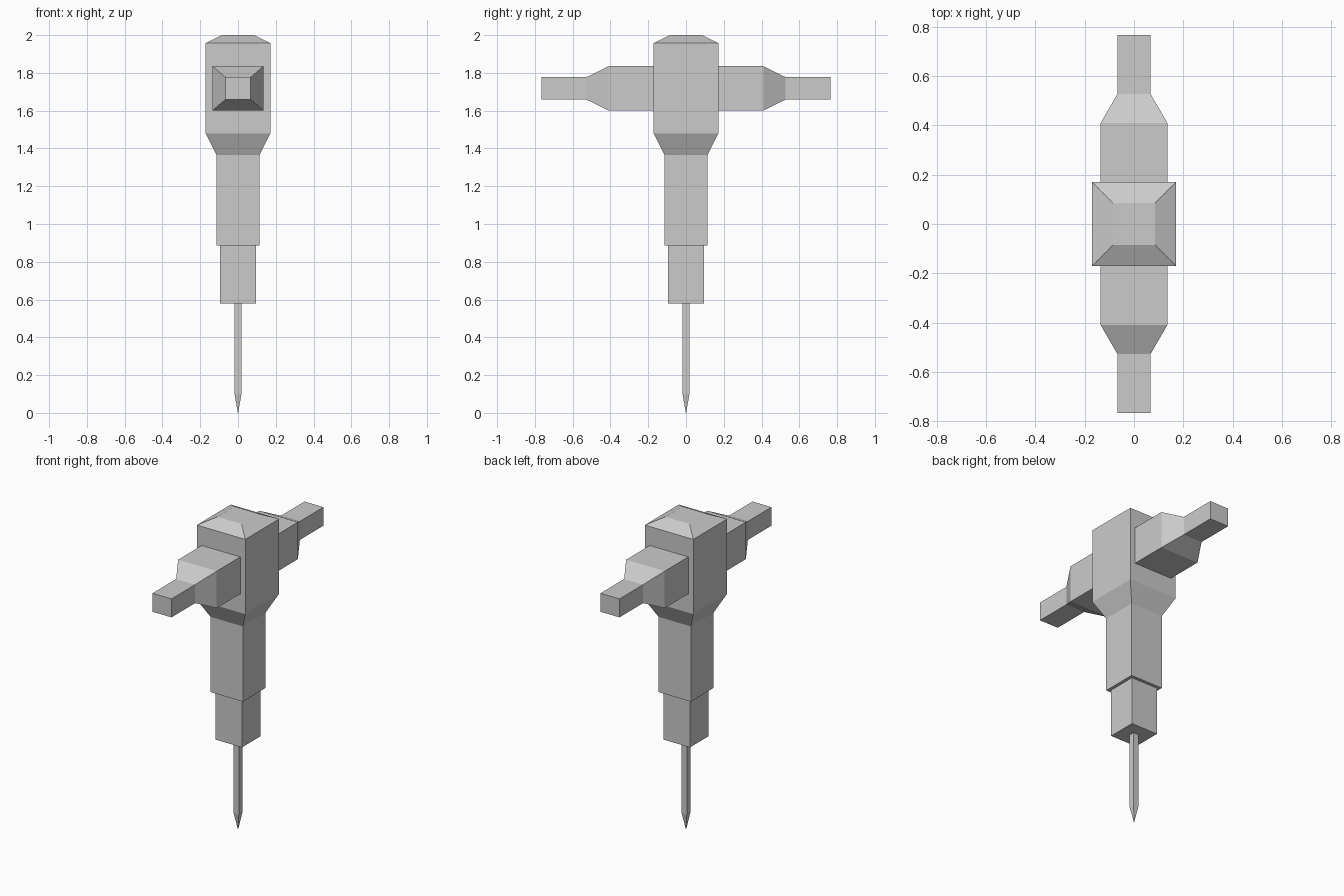
import bpy, bmesh
from mathutils import Vector

if "Cube" in bpy.data.objects:
    bpy.data.objects.remove(bpy.data.objects["Cube"])


def loft(name, sections, place):
    """Skin rectangular sections (distance, half_a, half_b) and cap both ends."""
    bm = bmesh.new()
    rings = []
    for d, a, b in sections:
        corners = [(-a, -b), (a, -b), (a, b), (-a, b)]
        rings.append([bm.verts.new(place(u, v, d)) for u, v in corners])
    for lo, hi in zip(rings, rings[1:]):
        for i in range(4):
            j = (i + 1) % 4
            bm.faces.new((lo[i], lo[j], hi[j], hi[i]))
    bm.faces.new(rings[0][::-1])
    bm.faces.new(rings[-1])
    bmesh.ops.remove_doubles(bm, verts=bm.verts, dist=1e-5)
    bmesh.ops.recalc_face_normals(bm, faces=bm.faces)
    mesh = bpy.data.meshes.new(name)
    bm.to_mesh(mesh)
    bm.free()
    obj = bpy.data.objects.new(name, mesh)
    bpy.context.collection.objects.link(obj)
    return obj


def upright(u, v, d):
    return Vector((u, v, d))


def square(*pairs):
    return [(z, r, r) for z, r in pairs]


# Motor housing: shaft, flare, head block and chamfered cap
loft("housing", square((0.885, 0.114), (1.365, 0.114), (1.48, 0.171),
                       (1.957, 0.171), (2.0, 0.085)), upright)

# Chuck collar below the housing
loft("chuck", square((0.58, 0.094), (0.885, 0.094)), upright)

# Chisel bit with pointed tip
loft("chisel_bit", square((0.0, 0.001), (0.10, 0.018), (0.58, 0.018)), upright)

# Side arms with tapered shoulders and grips, one on each side
arm = [(0.165, 0.136, 0.118), (0.409, 0.136, 0.118),
       (0.528, 0.067, 0.059), (0.766, 0.067, 0.059)]
for side, label in ((-1, "front"), (1, "back")):
    loft(label + "_handle", arm,
         lambda u, v, d, s=side: Vector((u, s * d, 1.718 + v)))
